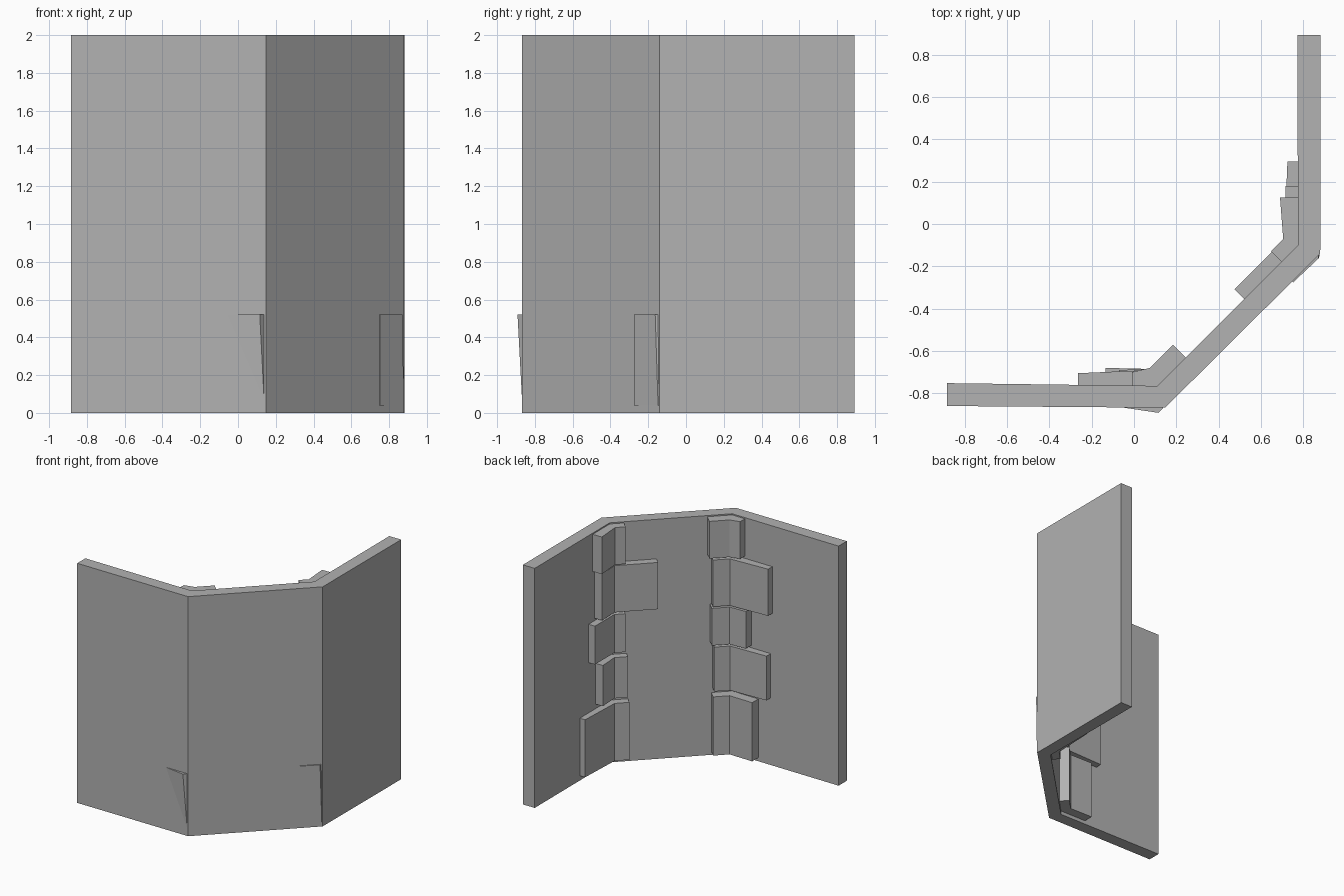
import bpy, bmesh
from mathutils import Vector as V

if "Cube" in bpy.data.objects:
    bpy.data.objects.remove(bpy.data.objects["Cube"])

# Mid-grey stone colour
grey = bpy.data.materials.new("grey_stone")
grey.diffuse_color = (0.445, 0.445, 0.445, 1)
grey.use_nodes = True
grey.node_tree.nodes["Principled BSDF"].inputs["Base Color"].default_value = grey.diffuse_color


def loft(name, bottom, top, z0, z1):
    """Closed solid between two matching outlines."""
    bm = bmesh.new()
    lo = [bm.verts.new((p[0], p[1], z0)) for p in bottom]
    hi = [bm.verts.new((p[0], p[1], z1)) for p in top]
    bm.faces.new(lo)
    bm.faces.new(hi)
    n = len(lo)
    for i in range(n):
        bm.faces.new((lo[i], lo[(i + 1) % n], hi[(i + 1) % n], hi[i]))
    bmesh.ops.recalc_face_normals(bm, faces=bm.faces)
    me = bpy.data.meshes.new(name)
    bm.to_mesh(me)
    bm.free()
    me.materials.append(grey)
    ob = bpy.data.objects.new(name, me)
    bpy.context.collection.objects.link(ob)
    return ob


# Three-panel angled wall
wall = [(-0.883, -0.86), (0.147, -0.868), (0.88, -0.14), (0.882, 0.893),
        (0.772, 0.893), (0.775, -0.10), (0.11, -0.765), (-0.883, -0.752)]
loft("wall", wall, wall, 0, 2)


def stone(name, corner, u, w, n1, n2, z0, z1, l1, l2, t1, t2, e2=0.09,
          out_low=None, out_high=None):
    """Bent corner stone: arm l1 along u, arm l2 along w, embedded in the wall."""
    p, u, w, n1, n2 = (V(c) for c in (corner, u, w, n1, n2))
    bis = (n1 + n2) / (1 + n1.dot(n2))
    back = p - bis * 0.09

    def outline(outer):
        return [p + u * l1 + n1 * t1, p + bis * t2, p + w * l2 + n2 * t2,
                p + w * l2 - n2 * e2, V(outer) if outer else back,
                p + u * l1 - n1 * 0.09]
    loft(name, outline(out_low), outline(out_high), z0, z1)


S = 0.5 ** 0.5
right = ((0.775, -0.10), (0, 1), (-S, -S), (-1, 0), (-S, S))
left = ((0.11, -0.765), (-1, 0), (S, S), (0, 1), (-S, S))

# Right corner stones: z0, z1, arm lengths, thicknesses, outer side
rows = [(0.04, 0.52, 0.395, 0.14, 0.05, 0.065, 0.108, (0.877, -0.148), (0.872, -0.163)),
        (0.56, 0.90, 0.19, 0.13, 0.07, 0.06),
        (0.94, 1.26, 0.28, 0.11, 0.06, 0.06),
        (1.28, 1.67, 0.20, 0.36, 0.07, 0.065),
        (1.68, 1.99, 0.225, 0.11, 0.085, 0.07)]
for i, r in enumerate(rows):
    stone(f"right_corner_stone_{i + 1}", *right, *r)

# Left corner stones
rows = [(0.03, 0.52, 0.245, 0.16, 0.085, 0.08, 0.09, (0.14, -0.866), (0.115, -0.892)),
        (0.56, 0.93, 0.36, 0.15, 0.06, 0.07),
        (0.95, 1.26, 0.18, 0.17, 0.075, 0.08),
        (1.27, 1.66, 0.375, 0.16, 0.06, 0.075),
        (1.68, 1.99, 0.12, 0.19, 0.065, 0.085)]
for i, r in enumerate(rows):
    stone(f"left_corner_stone_{i + 1}", *left, *r)
